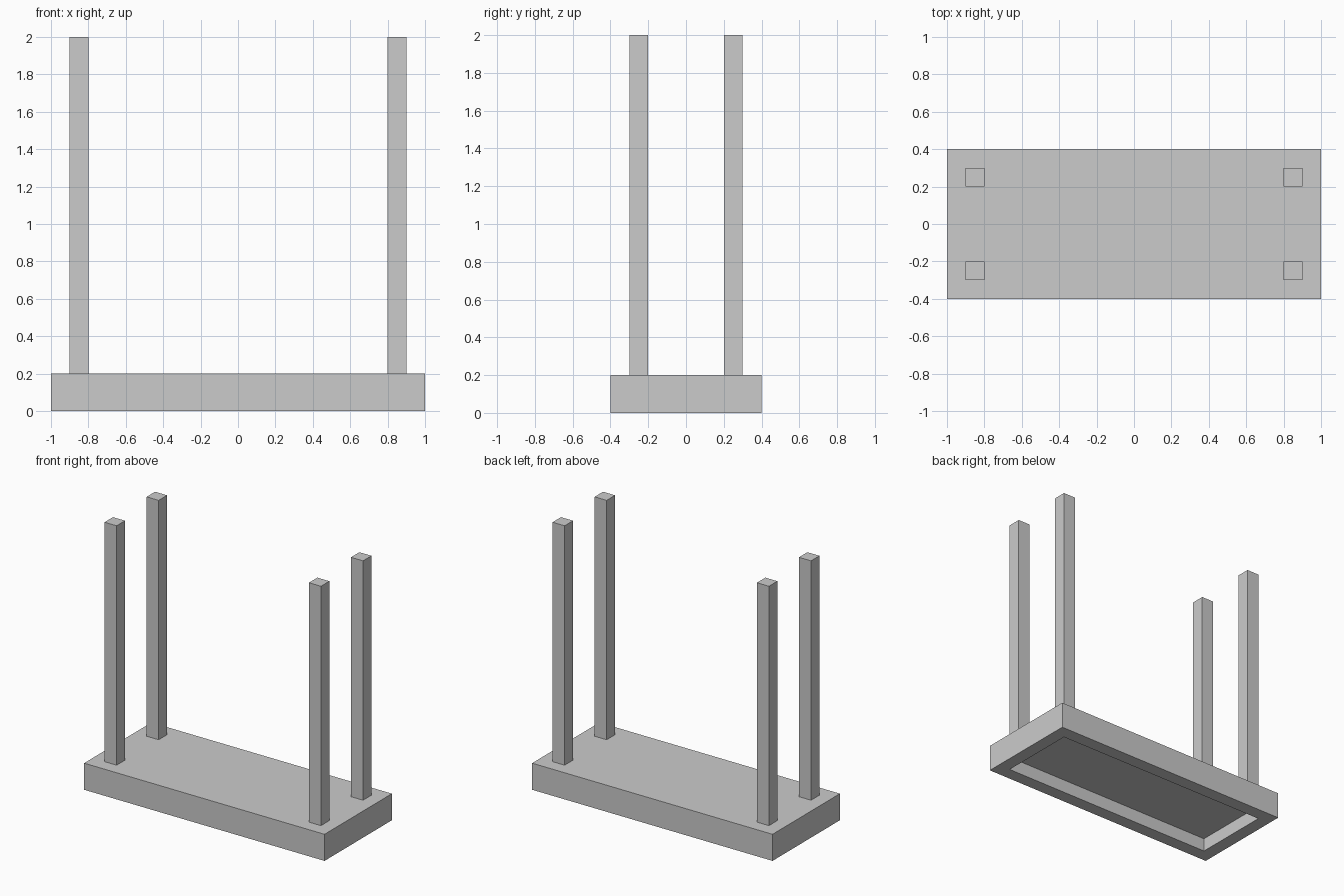
import bpy, bmesh
from mathutils import Matrix, Vector

if "Cube" in bpy.data.objects:
    bpy.data.objects.remove(bpy.data.objects["Cube"])


def make_box(name, size, center, edit=None):
    """Box object of the given full size, with an optional bmesh edit."""
    bm = bmesh.new()
    bmesh.ops.create_cube(bm, size=1.0, matrix=Matrix.LocRotScale(None, None, Vector(size)))
    if edit:
        edit(bm)
    mesh = bpy.data.meshes.new(name)
    bm.to_mesh(mesh)
    bm.free()
    obj = bpy.data.objects.new(name, mesh)
    obj.location = center
    bpy.context.collection.objects.link(obj)
    return obj


def recess_underside(bm):
    """Inset the bottom face by the rim width and push it up into the slab."""
    bm.normal_update()
    bottom = min(bm.faces, key=lambda f: f.calc_center_median().z)
    bmesh.ops.inset_region(bm, faces=[bottom], thickness=0.1, use_even_offset=True)
    # extrude the inner face upward to form the recess walls
    res = bmesh.ops.extrude_discrete_faces(bm, faces=[bottom])
    bmesh.ops.translate(bm, verts=res["faces"][0].verts, vec=(0, 0, 0.1))


# Slab with hollow underside
make_box("base_slab", (2.0, 0.8, 0.2), (0, 0, 0.1), recess_underside)

# Four square posts standing on the slab
for x, side in ((-0.85, "left"), (0.85, "right")):
    for y, end in ((-0.25, "front"), (0.25, "back")):
        make_box(f"{end}_{side}_post", (0.1, 0.1, 1.8), (x, y, 1.1))
